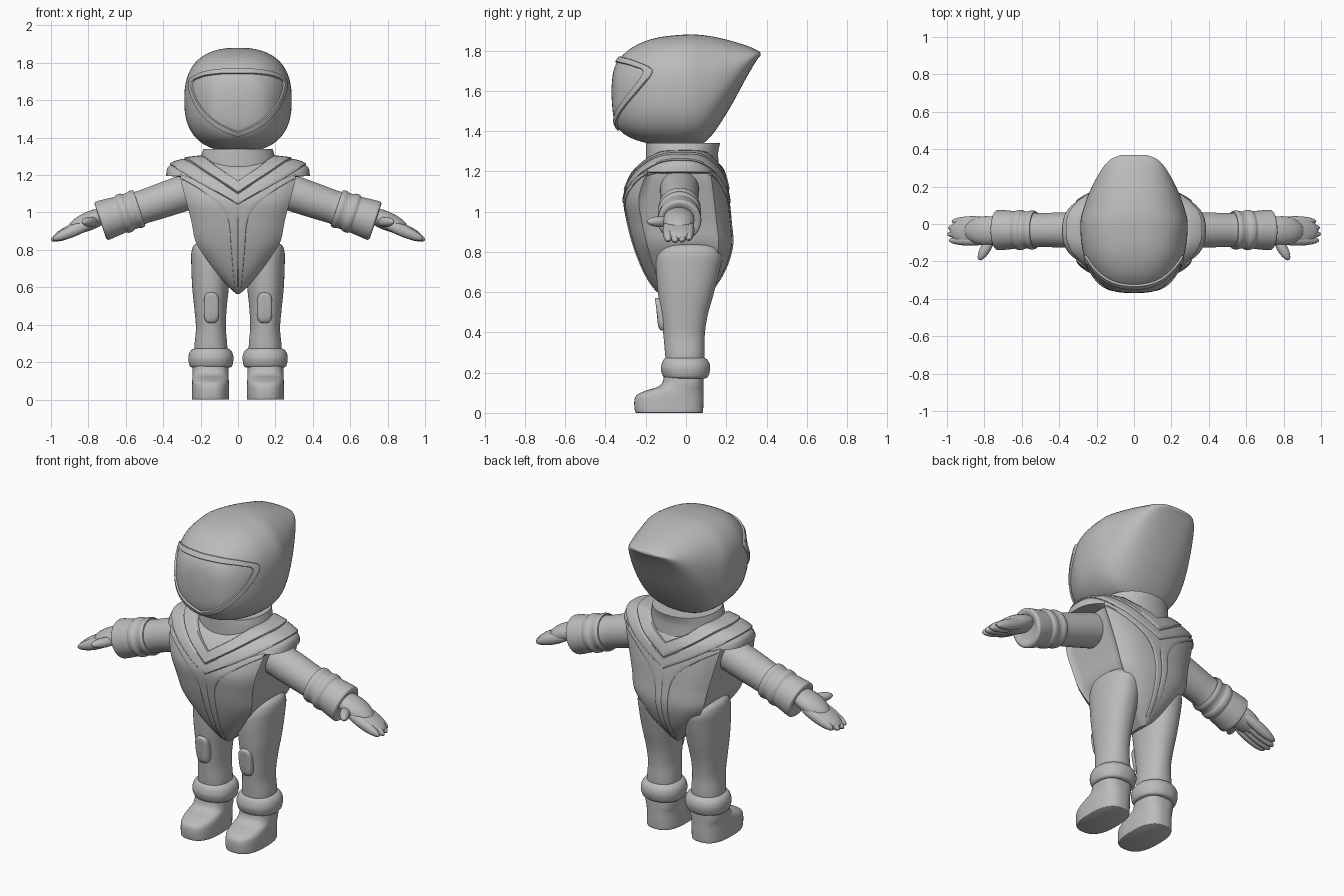
import bpy, bmesh, math
from mathutils import Vector, Matrix
from mathutils.bvhtree import BVHTree

if "Cube" in bpy.data.objects:
    bpy.data.objects.remove(bpy.data.objects["Cube"])

grey = bpy.data.materials.new("suit grey")
grey.use_nodes = True
grey.diffuse_color = (0.5, 0.5, 0.5, 1)
grey.node_tree.nodes["Principled BSDF"].inputs["Base Color"].default_value = (0.5, 0.5, 0.5, 1)


def finish(name, bm, mirror=False, angle=40):
    bmesh.ops.recalc_face_normals(bm, faces=bm.faces)
    mesh = bpy.data.meshes.new(name)
    bm.to_mesh(mesh)
    bm.free()
    mesh.materials.append(grey)
    obj = bpy.data.objects.new(name, mesh)
    bpy.context.collection.objects.link(obj)
    bpy.ops.object.select_all(action='DESELECT')
    obj.select_set(True)
    bpy.context.view_layer.objects.active = obj
    bpy.ops.object.shade_smooth_by_angle(angle=math.radians(angle))
    if mirror:
        obj.modifiers.new("Mirror", 'MIRROR')
    return obj


def spline(rows, steps=6):
    """Smooth curve through rows of any length."""
    pts = [Vector(r) for r in rows]
    out = []
    for i in range(len(pts) - 1):
        a, b, c, d = pts[max(i - 1, 0)], pts[i], pts[i + 1], pts[min(i + 2, len(pts) - 1)]
        for k in range(steps):
            t = k / steps
            out.append(b + (c - a) * (t / 2) + (a * 2 - b * 5 + c * 4 - d) * (t * t / 2)
                       + (b * 3 - a - c * 3 + d) * (t ** 3 / 2))
    return out + [pts[-1]]


def oval(center, u, v, power=2.0, n=48, flat=None):
    """Superellipse ring; flat trims the sides to a straight panel."""
    ring = []
    for i in range(n):
        a = math.tau * (i + 0.5) / n
        c = math.copysign(abs(math.cos(a)) ** (2 / power), math.cos(a))
        s = math.copysign(abs(math.sin(a)) ** (2 / power), math.sin(a))
        if flat and abs(s) < 0.7:
            c = max(-flat, min(flat, c))
        ring.append(Vector(center) + Vector(u) * c + Vector(v) * s)
    return ring


def skin(bm, rings, closed=True):
    loops = [[bm.verts.new(p) for p in r] for r in rings]
    n = len(loops[0])
    for a, b in zip(loops, loops[1:]):
        for i in range(n if closed else n - 1):
            j = (i + 1) % n
            bm.faces.new((a[i], a[j], b[j], b[i]))
    if closed:
        bm.faces.new(loops[0])
        bm.faces.new(loops[-1])


def stack(name, rows, power=2.0, mirror=False, flat=None, flat_top=0):
    """Upright loft from rows of height, centre x, half width, front y, back y."""
    bm = bmesh.new()
    skin(bm, [oval((cx, (yf + yb) / 2, z), (w, 0, 0), (0, (yb - yf) / 2, 0),
                   power, flat=flat if z < flat_top else None)
              for z, cx, w, yf, yb in spline(rows)])
    return finish(name, bm, mirror)


def surface(obj):
    m = obj.data
    return BVHTree.FromPolygons([v.co for v in m.vertices], [p.vertices for p in m.polygons])


def project(tree, p, origin, lift):
    """Drop a point on a surface from inside, or straight along y if no origin is given."""
    if origin is None:
        out = Vector((0, math.copysign(1, p.y), 0))
        start, d = Vector((p.x, out.y, p.z)), -out
    else:
        start = Vector(origin)
        out = d = (p - start).normalized()
    hit = tree.ray_cast(start, d)[0] or tree.find_nearest(p)[0]
    return hit + out * lift


def band(name, tree, edge_a, edge_b, lift, origin=None):
    """Raised strip between two edges, wrapped on a surface and mirrored."""
    across = [(0, -0.015), (0, lift * 0.5), (0.08, lift), (0.3, lift), (0.5, lift),
              (0.7, lift), (0.92, lift), (1, lift * 0.5), (1, -0.015)]
    rings = [[project(tree, a.lerp(b, s), origin, h) for s, h in across]
             for a, b in zip(spline(edge_a, 10), spline(edge_b, 10))]
    bm = bmesh.new()
    skin(bm, rings, closed=False)
    return finish(name, bm, True, 50)


# Helmet, swept from the face to the pointed back
helmet_rows = [(-.37, 1.62, 1.57, .03), (-.36, 1.70, 1.47, .105), (-.33, 1.76, 1.405, .165),
               (-.26, 1.82, 1.36, .225), (-.15, 1.863, 1.333, .273), (0, 1.88, 1.325, .287),
               (.1, 1.875, 1.35, .265), (.2, 1.855, 1.485, .225), (.3, 1.825, 1.665, .168),
               (.35, 1.803, 1.75, .118), (.37, 1.79, 1.775, .06)]
bm = bmesh.new()
skin(bm, [oval((0, y, (t + b) / 2), (w, 0, 0), (0, 0, (t - b) / 2),
               2.5 - 1.3 * max(0, min(y, .35)), 64)
          for y, t, b, w in spline(helmet_rows)])
helmet = finish("helmet", bm, angle=60)

# Visor frame
outer = [(0, -.34, 1.775), (.13, -.32, 1.773), (.22, -.25, 1.75), (.265, -.17, 1.70),
         (.245, -.24, 1.60), (.14, -.32, 1.48), (0, -.35, 1.395)]
inner = [(0, -.35, 1.742), (.12, -.33, 1.74), (.2, -.26, 1.72), (.24, -.21, 1.69),
         (.215, -.27, 1.60), (.12, -.33, 1.50), (0, -.35, 1.43)]
band("visor_frame", surface(helmet), outer, inner, .01, (0, 0, 1.6))

# Neck and torso
stack("neck", [(1.2, 0, .21, -.2, .165), (1.29, 0, .2, -.2, .16), (1.34, 0, .185, -.2, .17)], 2.2)
torso = stack("torso", [
    (.565, 0, .012, -.10, .09), (.60, 0, .06, -.14, .12), (.66, 0, .125, -.185, .165),
    (.74, 0, .2, -.225, .205), (.84, 0, .28, -.262, .23), (.95, 0, .31, -.29, .222),
    (1.06, 0, .345, -.305, .21), (1.16, 0, .378, -.272, .19), (1.21, 0, .384, -.237, .17),
    (1.245, 0, .372, -.2, .14), (1.27, 0, .325, -.165, .12), (1.288, 0, .23, -.13, .1),
    (1.297, 0, .05, -.05, .05)], 2.6, flat=.76, flat_top=1.195)
chest = surface(torso)

# Layered collar and yoke, crossing the shoulders to the back
neckline = [(0, -.28, 1.17), (.12, -.2, 1.25), (.2, -.03, 1.32), (.12, .13, 1.25), (0, .17, 1.17)]
middle = [(0, -.3, 1.10), (.17, -.22, 1.21), (.3, -.03, 1.30), (.17, .16, 1.21), (0, .2, 1.10)]
edge = [(0, -.3, 1.04), (.22, -.23, 1.165), (.39, -.03, 1.275), (.22, .17, 1.165), (0, .21, 1.04)]
heart = (0, -.03, 1.0)
band("collar", chest, neckline, middle, .017, heart)
band("yoke", chest, middle, edge, .011, heart)

# Y-shaped placket, front and back
for name, y in (("front_placket", -.25), ("back_placket", .18)):
    low = [(.31, y, 1.185), (.2, y, 1.12), (.1, y, 1.04), (.05, y, .95), (.036, y, .8), (.018, y, .6)]
    high = [(.31, y, 1.205), (.2, y, 1.16), (0, y, 1.06), (0, y, .95), (0, y, .8), (0, y, .6)]
    band(name, chest, low, high, .006)

# Legs, ankle cuffs and boots
stack("legs", [
    (.17, .145, .082, -.09, .08), (.28, .145, .088, -.103, .092), (.38, .145, .08, -.112, .093),
    (.48, .147, .086, -.124, .107), (.6, .147, .098, -.14, .14), (.72, .145, .105, -.15, .17),
    (.79, .143, .106, -.145, .18), (.83, .14, .09, -.11, .15), (.845, .14, .03, -.03, .06)],
    2.2, True)
stack("ankle_cuffs", [
    (.17, .145, .09, -.09, .085), (.178, .145, .112, -.112, .108), (.215, .145, .121, -.125, .12),
    (.245, .145, .117, -.121, .117), (.265, .145, .104, -.112, .105), (.275, .145, .085, -.1, .09)],
    2.2, True)
stack("boots", [
    (0, .147, .096, -.245, .08), (.008, .147, .1, -.254, .085), (.06, .147, .1, -.257, .087),
    (.09, .147, .099, -.243, .087), (.112, .147, .097, -.195, .087), (.128, .147, .096, -.145, .087),
    (.15, .147, .096, -.118, .087), (.19, .147, .095, -.108, .087)], 2.6, True)

# Knee pads, leaning out at the top
bm = bmesh.new()
skin(bm, [oval((.142, y, .49), (.041 * s, 0, 0), (0, -.014 * s, .04 + .042 * s), 3.2, 32)
          for y, s in ((-.09, 1), (-.13, 1), (-.139, .94), (-.143, .8), (-.145, .4))])
finish("knee_pads", bm, True, 60)

# Sleeves with ribbed cuffs
axis = Vector((.947, 0, -.32)).normalized()
across = Vector((0, 1, 0))
up = axis.cross(across)
bm = bmesh.new()
sleeve = [(-.1, .098), (.1, .094), (.23, .09), (.24, .1), (.26, .105), (.28, .1), (.30, .1),
          (.315, .107), (.335, .107), (.35, .1), (.37, .102), (.44, .108), (.455, .105),
          (.46, .09), (.45, .06)]
skin(bm, [oval(Vector((.3, -.032, 1.1)) + axis * d, across * r, up * r)
          for d, r in spline(sleeve, 4)])
finish("sleeves", bm, True)


# Gloves: palm, joined fingers and a thumb
def pod(center, turn, size):
    bmesh.ops.create_uvsphere(bm, u_segments=24, v_segments=14, radius=1, matrix=(
        Matrix.Translation(center) @ turn @ Matrix.Diagonal((*size, 1))))


slope = Matrix.Rotation(.4, 4, 'Y')
bm = bmesh.new()
pod((.79, -.036, .957), slope, (.13, .078, .05))
pod((.87, -.036, .916), slope, (.125, .076, .03))
for i, reach in enumerate((.975, .995, 1.0, .99)):
    pod((reach - .115, .014 - i * .034, .957 - (reach - .865) * .42), slope, (.125, .028, .031))
pod((.79, -.125, .95), Matrix.Rotation(-1.05, 4, 'Z'), (.078, .028, .027))
finish("gloves", bm, True)
